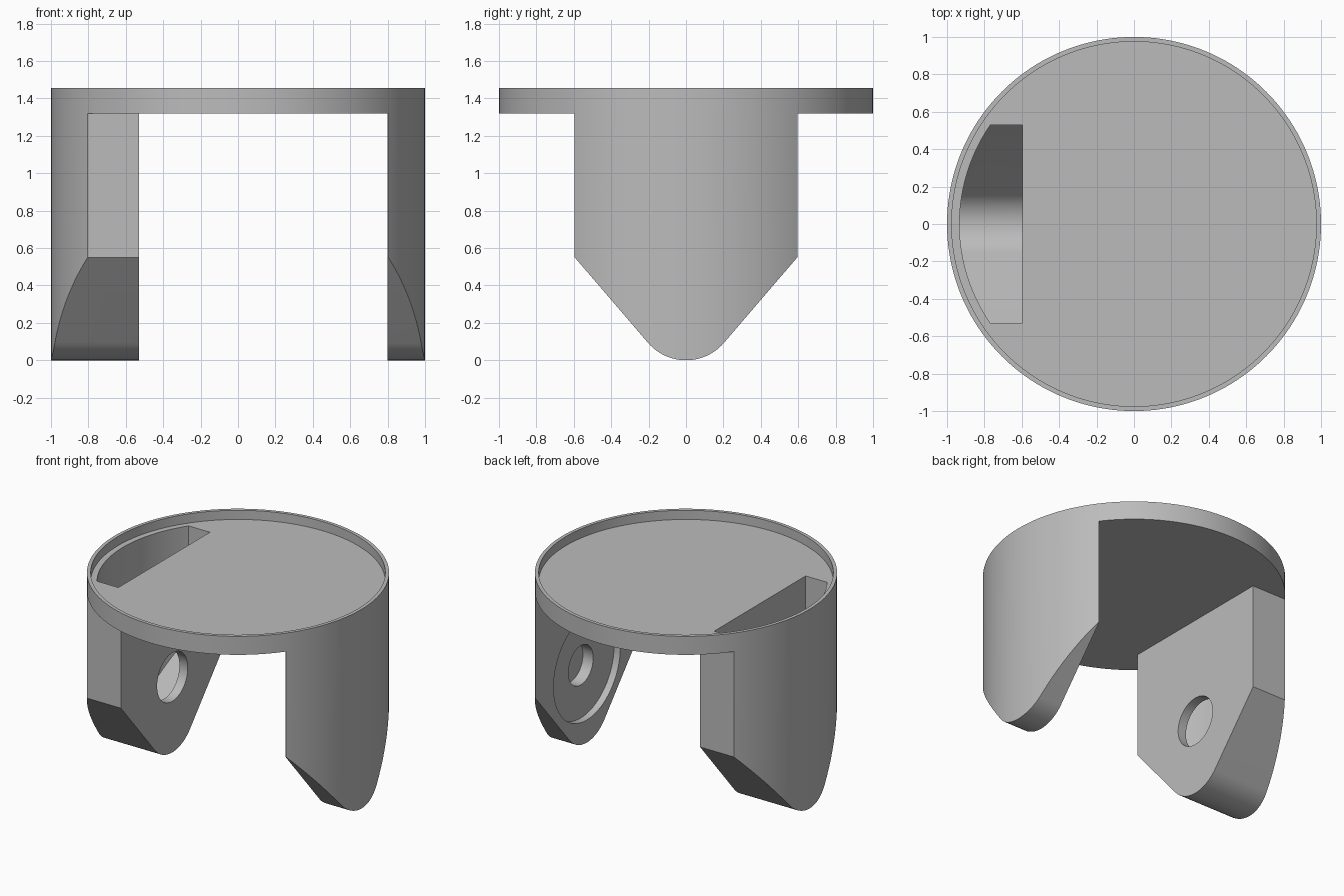
import bpy, bmesh, math
from mathutils import Matrix

old = bpy.data.objects.get("Cube")
if old:
    bpy.data.objects.remove(old, do_unlink=True)

WALL = 0.067        # shell thickness
TOP, UNDER = 1.455, 1.32
TIP_R = 0.268       # rounded leg tip
AXLE_Z = 0.55

grey = bpy.data.materials.new("plain grey")
grey.use_nodes = True
color = (0.5, 0.5, 0.5, 1)
grey.diffuse_color = color
grey.node_tree.nodes["Principled BSDF"].inputs["Base Color"].default_value = color


def make_object(name, bm):
    bmesh.ops.recalc_face_normals(bm, faces=bm.faces)
    mesh = bpy.data.meshes.new(name)
    bm.to_mesh(mesh)
    bm.free()
    mesh.materials.append(grey)
    obj = bpy.data.objects.new(name, mesh)
    bpy.context.collection.objects.link(obj)
    return obj


def cylinder(name, radius, start, end, axis="Z", z=0, sides=160):
    """Cylinder from start to end along Z, or along X at height z."""
    bm = bmesh.new()
    bmesh.ops.create_cone(bm, cap_ends=True, segments=sides, radius1=radius,
                          radius2=radius, depth=end - start,
                          matrix=Matrix.Translation((0, 0, (start + end) / 2)))
    if axis == "X":
        bm.transform(Matrix.Translation((0, 0, z)) @ Matrix.Rotation(math.pi / 2, 4, "Y"))
    return make_object(name, bm)


def leg_prism(name, x0, x1, half, shoulder, tip_r, top):
    """Pointed leg outline with a round tip, extruded along X."""
    slope = math.radians(49.4)
    pts = [(half, top), (half, shoulder)]
    for i in range(25):
        a = slope - 2 * slope * i / 24
        pts.append((tip_r * math.sin(a), TIP_R - tip_r * math.cos(a)))
    pts += [(-half, shoulder), (-half, top)]
    bm = bmesh.new()
    face = bm.faces.new([bm.verts.new((x0, y, z)) for y, z in pts])
    ext = bmesh.ops.extrude_face_region(bm, geom=[face])
    for v in ext["geom"]:
        if isinstance(v, bmesh.types.BMVert):
            v.co.x = x1
    return make_object(name, bm)


def combine(target, tool, operation):
    """Apply a boolean and remove the tool object."""
    mod = target.modifiers.new("bool", "BOOLEAN")
    mod.object, mod.operation, mod.solver = tool, operation, "EXACT"
    bpy.context.view_layer.update()
    graph = bpy.context.evaluated_depsgraph_get()
    mesh = bpy.data.meshes.new_from_object(target.evaluated_get(graph))
    target.modifiers.clear()
    target.data = mesh
    bpy.data.objects.remove(tool, do_unlink=True)


# Top plate with both legs, trimmed to one round outline
bm = bmesh.new()
bmesh.ops.create_cube(bm, size=1, matrix=Matrix.Translation((0, 0, (TOP + UNDER) / 2))
                      @ Matrix.Diagonal((2.4, 2.4, TOP - UNDER, 1)))
body = make_object("fork_bracket", bm)
for x0, x1 in ((-1.1, -0.53), (0.8, 1.1)):
    combine(body, leg_prism("leg", x0, x1, 0.595, AXLE_Z, TIP_R, 1.38), "UNION")
combine(body, cylinder("outline", 1, -0.2, 1.7), "INTERSECT")

# Shallow recess inside the thin top rim
combine(body, cylinder("top_recess", 0.975, TOP - WALL, 1.6), "DIFFERENCE")

# Hollow pocket in the thick leg, open at the top
pocket = leg_prism("pocket", -1.1, -0.597, 0.528, 0.575, TIP_R - WALL, 1.6)
combine(pocket, cylinder("pocket_outline", 1 - WALL, -0.2, 1.8), "INTERSECT")
combine(body, pocket, "DIFFERENCE")

# Axle hole through the pocket wall; stepped blind seat in the thin leg
for radius, x0, x1 in ((0.177, -0.7, -0.4), (0.385, 0.7, 0.85), (0.143, 0.7, 1 - WALL)):
    combine(body, cylinder("bore", radius, x0, x1, "X", AXLE_Z, 64), "DIFFERENCE")

# One colour, smooth curves with sharp edges
body.data.materials.clear()
body.data.materials.append(grey)
body.data.polygons.foreach_set("material_index", [0] * len(body.data.polygons))
bpy.ops.object.select_all(action="DESELECT")
body.select_set(True)
bpy.context.view_layer.objects.active = body
bpy.ops.object.shade_smooth_by_angle(angle=math.radians(25))
